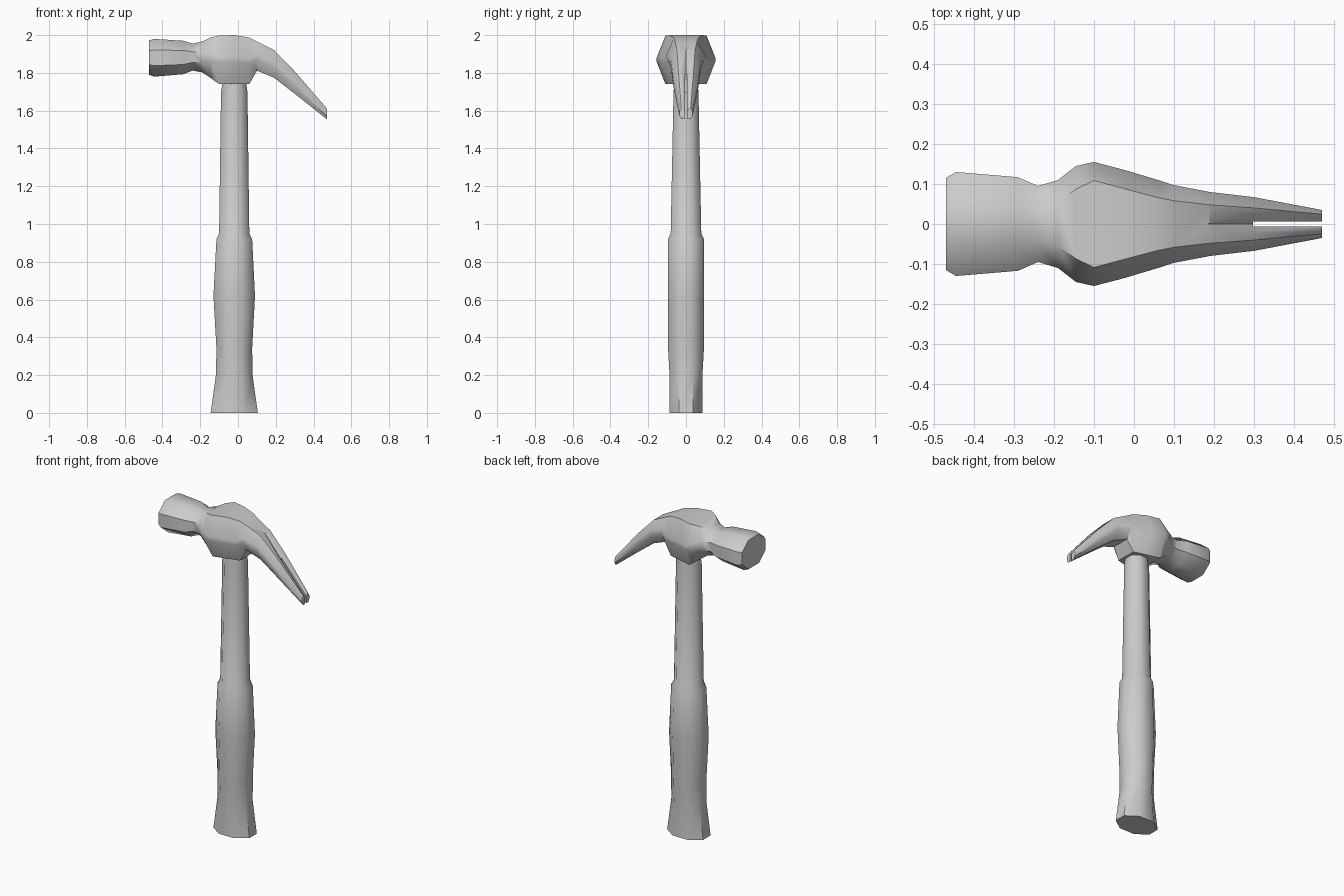
import bpy, bmesh
from math import cos, sin, pi, radians

if "Cube" in bpy.data.objects:
    bpy.data.objects.remove(bpy.data.objects["Cube"])


def loft(name, rings):
    """Skin a list of closed rings and cap both ends."""
    bm = bmesh.new()
    loops = [[bm.verts.new(p) for p in ring] for ring in rings]
    n = len(loops[0])
    for a, b in zip(loops, loops[1:]):
        for i in range(n):
            j = (i + 1) % n
            bm.faces.new((a[i], a[j], b[j], b[i]))
    bm.faces.new(loops[0][::-1])
    bm.faces.new(loops[-1])
    bmesh.ops.recalc_face_normals(bm, faces=bm.faces[:])
    mesh = bpy.data.meshes.new(name)
    bm.to_mesh(mesh)
    bm.free()
    ob = bpy.data.objects.new(name, mesh)
    bpy.context.collection.objects.link(ob)
    return ob


def activate(ob):
    bpy.ops.object.select_all(action='DESELECT')
    ob.select_set(True)
    bpy.context.view_layer.objects.active = ob


def smooth(ob, angle):
    activate(ob)
    bpy.ops.object.shade_smooth_by_angle(angle=radians(angle))


def cut(ob, cutter):
    cutter.hide_render = True
    mod = ob.modifiers.new("cut", 'BOOLEAN')
    mod.operation = 'DIFFERENCE'
    mod.solver = 'EXACT'
    mod.object = cutter
    activate(ob)
    bpy.ops.object.modifier_apply(modifier=mod.name)
    bpy.data.objects.remove(cutter)


# Handle: octagonal sections (z, left x, right x, half depth)
handle_sections = [
    (0.00, -.145, .105, .088), (0.20, -.117, .077, .087),
    (0.34, -.114, .075, .095), (0.62, -.130, .090, .095),
    (0.92, -.114, .075, .095), (0.95, -.100, .060, .081),
    (1.70, -.090, .050, .066), (1.76, -.080, .042, .060)]


def oval(z, x0, x1, d):
    k = cos(pi / 8)
    angles = [pi / 8 + i * pi / 4 for i in range(8)]
    return [((x0 + x1) / 2 + (x1 - x0) / 2 * cos(a) / k, d * sin(a) / k, z)
            for a in angles]


handle = loft("handle", [oval(*s) for s in handle_sections])
smooth(handle, 50)

# Head: sections (x, top z, bottom z, half width, flat width ratio, side flat half height)
head_sections = [
    (-.470, 1.972, 1.790, .115, .45, .037), (-.445, 1.980, 1.780, .130, .45, .042),
    (-.290, 1.970, 1.793, .117, .45, .037), (-.240, 1.955, 1.812, .095, .45, .028),
    (-.190, 1.966, 1.803, .110, .50, .028), (-.145, 1.987, 1.773, .145, .60, .020),
    (-.100, 1.998, 1.740, .155, .70, .012), (-.020, 2.000, 1.740, .134, .65, .012),
    (0.060, 1.987, 1.740, .110, .60, .012), (0.100, 1.967, 1.812, .097, .60, .016),
    (0.190, 1.922, 1.775, .080, .60, .020), (0.300, 1.809, 1.690, .067, .60, .018),
    (0.470, 1.612, 1.555, .035, .70, .012)]


def head_ring(x, top, bot, w, r, s):
    c = (top + bot) / 2
    half = [(w * r, bot), (w, c - s), (w, c + s), (w * r, top)]
    return [(x, y, z) for y, z in half] + [(x, -y, z) for y, z in half[::-1]]


head = loft("hammer_head", [head_ring(*s) for s in head_sections])

# Slit between the two claws
slit = loft("slit_cutter", [[(x, -.006, 1.4), (x, .006, 1.4), (x, .006, 2.1), (x, -.006, 2.1)]
                            for x in (.297, .6)])
cut(head, slit)

# Shallow groove along the top of the claws
groove_path = [(.18, 1.931, .003, .001), (.30, 1.809, .024, .024),
               (.50, 1.577, .018, .018)]
groove = loft("groove_cutter", [[(x, 0, z - depth), (x, w, z + .004),
                                 (x, w, z + .1), (x, -w, z + .1), (x, -w, z + .004)]
                                for x, z, w, depth in groove_path])
cut(head, groove)
smooth(head, 42)
